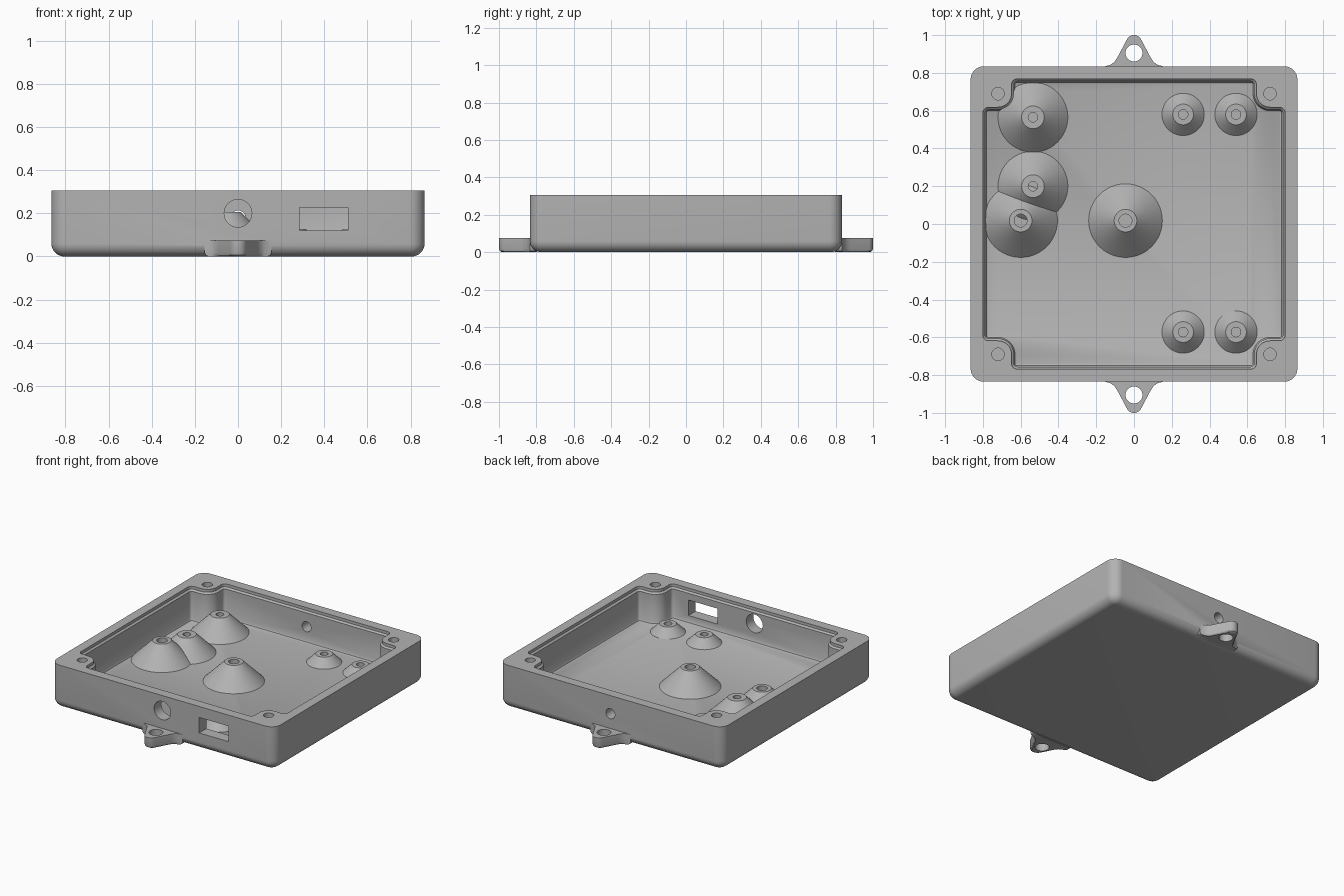
import bpy, bmesh
from math import sin, cos, pi, radians

old = bpy.data.objects.get("Cube")
if old:
    bpy.data.objects.remove(old, do_unlink=True)

grey = bpy.data.materials.new("light_grey_plastic")
grey.use_nodes = True
COLOUR = (0.45, 0.45, 0.45, 1)
grey.diffuse_color = COLOUR
grey.node_tree.nodes["Principled BSDF"].inputs["Base Color"].default_value = COLOUR

W, D, H = 0.865, 0.835, 0.305      # half width, half depth, height
FLOOR = 0.07
BOSS = (0.72, 0.69)                # corner screw position


def finish(bm, name):
    bmesh.ops.recalc_face_normals(bm, faces=bm.faces)
    mesh = bpy.data.meshes.new(name)
    bm.to_mesh(mesh)
    bm.free()
    mesh.materials.append(grey)
    obj = bpy.data.objects.new(name, mesh)
    bpy.context.collection.objects.link(obj)
    return obj


def loft(name, layers):
    """Solid through a stack of (outline, z) layers with equal point counts."""
    bm = bmesh.new()
    rings = [[bm.verts.new((x, y, z)) for x, y in pts] for pts, z in layers]
    for a, b in zip(rings, rings[1:]):
        for i in range(len(a)):
            j = (i + 1) % len(a)
            bm.faces.new((a[i], a[j], b[j], b[i]))
    bm.faces.new(rings[0])
    bm.faces.new(rings[-1])
    return finish(bm, name)


def arc(cx, cy, r, a0, a1, n=8):
    angles = [radians(a0 + (a1 - a0) * i / n) for i in range(n + 1)]
    return [(cx + r * cos(a), cy + r * sin(a)) for a in angles]


def four_way(q):
    """Mirror a first-quadrant path into a closed outline."""
    m = q[::-1]
    return (q + [(-x, y) for x, y in m] + [(-x, -y) for x, y in q]
            + [(x, -y) for x, y in m])


def case_outline(d):
    r = 0.07
    return four_way(arc(W - r, D - r, r - d, 0, 90))


def cavity_outline(d):
    a, b, f, rb = 0.8, 0.768, 0.03, 0.072
    return four_way(arc(a - f, BOSS[1] - rb - f, f - d, 0, 90)
                    + arc(*BOSS, rb + d, 270, 180)
                    + arc(BOSS[0] - rb - f, b - f, f - d, 0, 90))


def circle(x, y, r):
    return arc(x, y, r, 0, 352.5, 47)


def cylinder(name, x, y, r, z0, z1):
    return loft(name, [(circle(x, y, r), z0), (circle(x, y, r), z1)])


def along_y(name, outline, y0, y1):
    """Prism whose outline is in x and z, running along y."""
    obj = loft(name, [(outline, y0), (outline, y1)])
    for v in obj.data.vertices:
        x, z, y = v.co
        v.co = (x, y, z)
    obj.data.flip_normals()
    return obj


def combine(target, other, operation):
    mod = target.modifiers.new(operation, "BOOLEAN")
    mod.operation, mod.solver, mod.object = operation, "EXACT", other
    bpy.context.view_layer.objects.active = target
    bpy.ops.object.modifier_apply(modifier=mod.name)
    bpy.data.objects.remove(other, do_unlink=True)


def smooth(obj):
    bpy.ops.object.select_all(action="DESELECT")
    obj.select_set(True)
    bpy.context.view_layer.objects.active = obj
    bpy.ops.object.shade_smooth_by_angle(angle=radians(30))


# Case shell with rounded lower edge
R = 0.06
layers = [(case_outline(R * (1 - sin(t))), R * (1 - cos(t)))
          for t in (i * pi / 16 for i in range(9))]
case = loft("case", layers + [(case_outline(0), H)])

# Mounting lugs, front and back
half = (arc(0, 0.958, 0.042, 90, 30, 6)
        + [(0.09, 0.878), (0.105, 0.857), (0.125, 0.843), (0.155, 0.834), (0.155, 0.79)])
lug = half + [(-x, y) for x, y in half[:0:-1]]
for s in (1, -1):
    def scaled(k):
        return [(x * k, s * (0.87 + (y - 0.87) * k)) for x, y in lug]
    tab = loft("lug", [(scaled(0.88), 0), (scaled(0.96), 0.006),
                       (scaled(1), 0.018), (scaled(1), 0.075)])
    combine(case, tab, "UNION")

# Cavity with a rim step, corner screw posts and a floor fillet
cavity = loft("cavity", [(cavity_outline(d), z) for d, z in (
    (0.026, FLOOR), (0.018, FLOOR + 0.004), (0.012, FLOOR + 0.015),
    (0.012, 0.275), (0, 0.285), (0, H + 0.05))])
combine(case, cavity, "DIFFERENCE")

# Screw holes and lug holes
for s in (1, -1):
    combine(case, cylinder("lug_hole", 0, s * 0.905, 0.045, -0.1, 0.2), "DIFFERENCE")
    for t in (1, -1):
        hole = cylinder("screw_hole", s * BOSS[0], t * BOSS[1], 0.033, 0.12, 0.4)
        combine(case, hole, "DIFFERENCE")

# Wall openings: round and rectangular in front, small round at the back
window = [(0.285, 0.12), (0.51, 0.12), (0.51, 0.228), (0.285, 0.228)]
for outline, y0, y1 in ((circle(0, 0.2, 0.064), -0.9, -0.7),
                        (window, -0.9, -0.7),
                        (circle(0, 0.178, 0.035), 0.7, 0.9)):
    combine(case, along_y("opening", outline, y0, y1), "DIFFERENCE")
smooth(case)


# Conical standoffs with blind holes
def standoff(name, x, y, base, top, hole):
    z = FLOOR + base - top
    smooth(loft(name, [(circle(x, y, base), FLOOR - 0.01), (circle(x, y, base), FLOOR),
                       (circle(x, y, top), z), (circle(x, y, hole), z),
                       (circle(x, y, hole), FLOOR + 0.005)]))


standoff("centre_standoff", -0.045, 0.018, 0.195, 0.06, 0.034)
standoff("side_standoff", -0.6, 0.018, 0.195, 0.06, 0.034)
for y in (0.565, 0.2):
    standoff("rear_standoff", -0.535, y, 0.185, 0.06, 0.025)
for x in (0.26, 0.54):
    for y in (0.58, -0.572):
        standoff("small_standoff", x, y, 0.112, 0.055, 0.025)
